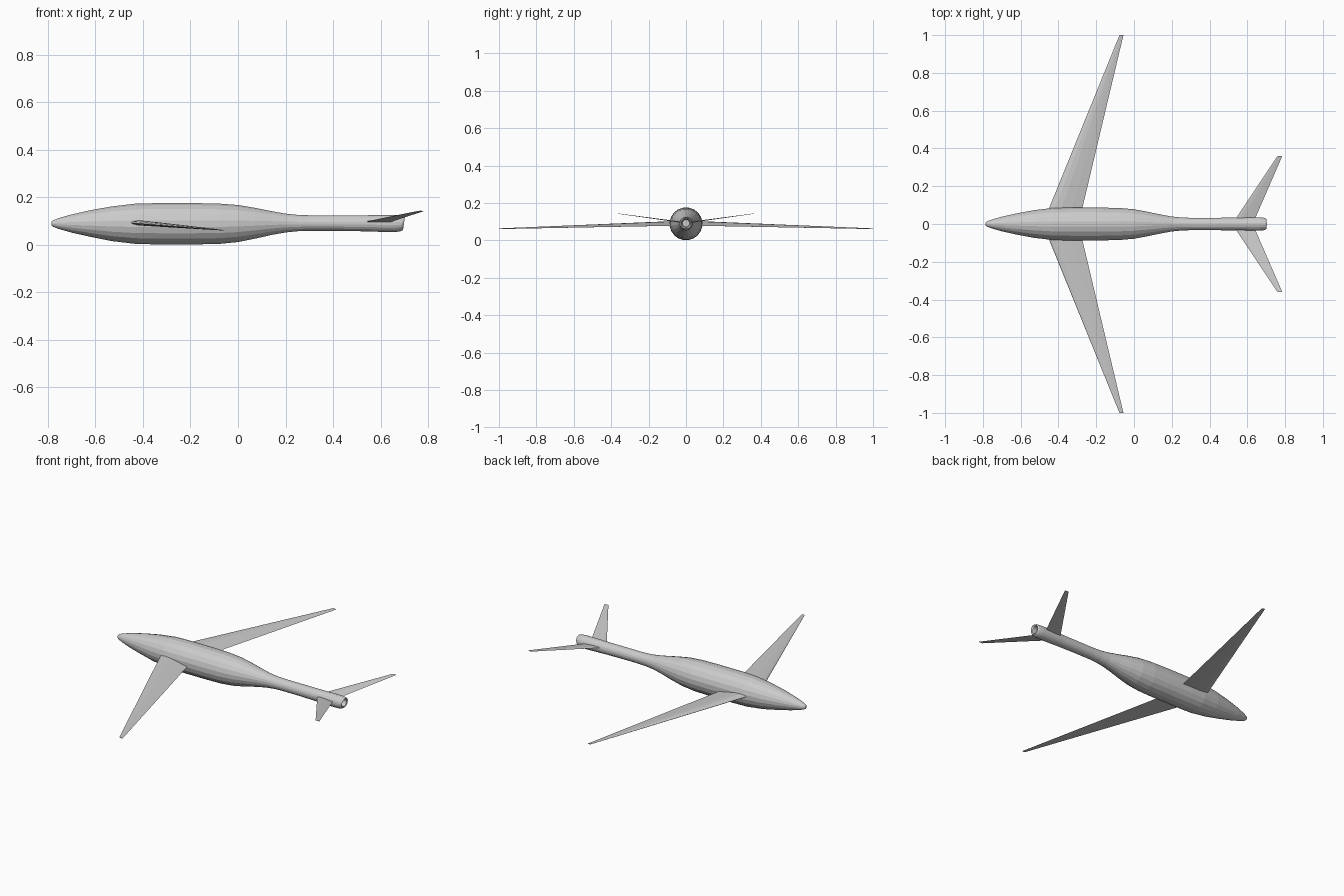
import bpy, bmesh, math

SIDES = 20


def loft(name, rings, cap_end=True):
    """Skin a list of equal-length point rings and cap both ends."""
    bm = bmesh.new()
    rows = [[bm.verts.new(p) for p in ring] for ring in rings]
    n = len(rows[0])
    for a, b in zip(rows, rows[1:]):
        for i in range(n):
            j = (i + 1) % n
            bm.faces.new((a[i], a[j], b[j], b[i]))
    bm.faces.new(rows[0][::-1])
    if cap_end:
        bm.faces.new(rows[-1])
    bmesh.ops.recalc_face_normals(bm, faces=bm.faces)
    mesh = bpy.data.meshes.new(name)
    bm.to_mesh(mesh)
    bm.free()
    obj = bpy.data.objects.new(name, mesh)
    bpy.context.collection.objects.link(obj)
    return obj


def ring(x, r, z, lean=0.0):
    # lean tilts the ring so that its top sits further back
    pts = []
    for i in range(SIDES):
        a = 2 * math.pi * (i + 0.5) / SIDES
        pts.append((x + lean * math.sin(a), r * math.cos(a), z + r * math.sin(a)))
    return pts


# Fuselage: x, radius, centre height
profile = [
    (-0.786, 0.006, 0.090), (-0.778, 0.014, 0.090), (-0.755, 0.023, 0.090),
    (-0.70, 0.039, 0.090), (-0.62, 0.057, 0.090), (-0.53, 0.074, 0.089),
    (-0.43, 0.086, 0.089), (-0.34, 0.088, 0.089), (-0.18, 0.088, 0.089),
    (-0.08, 0.086, 0.089), (0.0, 0.079, 0.090), (0.07, 0.066, 0.091),
    (0.14, 0.051, 0.092), (0.20, 0.040, 0.092), (0.25, 0.035, 0.092),
    (0.30, 0.033, 0.092), (0.40, 0.033, 0.092), (0.52, 0.034, 0.091),
    (0.62, 0.036, 0.090),
]
rings = [ring(*p) for p in profile]
# Rounded tail lip and recessed nozzle
rings += [ring(0.665, 0.036, 0.090), ring(0.69, 0.033, 0.090, 0.006),
          ring(0.699, 0.028, 0.091, 0.004), ring(0.695, 0.022, 0.092),
          ring(0.665, 0.019, 0.092)]
loft("fuselage", rings)

# Aerofoil section: chord fraction, thickness fraction
FOIL = [(0, 0), (0.04, 0.5), (0.18, 0.95), (0.38, 1), (0.68, 0.6), (1, 0.03),
        (0.68, -0.35), (0.38, -0.6), (0.15, -0.6), (0.04, -0.35)]


def surface(name, stations):
    # station: y, leading x, trailing x, leading z, trailing z, thickness
    for side, label in ((1, "left"), (-1, "right")):
        rows = []
        for y, x0, x1, z0, z1, t in stations:
            rows.append([(x0 + (x1 - x0) * c, side * y,
                          z0 + (z1 - z0) * c + t * h) for c, h in FOIL])
        loft(f"{label}_{name}", rows)


# Swept main wings
surface("wing", [
    (0.04, -0.468, -0.283, 0.094, 0.078, 0.014),
    (0.09, -0.447, -0.272, 0.093, 0.078, 0.013),
    (1.00, -0.077, -0.056, 0.063, 0.061, 0.002),
])

# Raised tail planes
surface("tailplane", [
    (0.015, 0.530, 0.635, 0.096, 0.094, 0.004),
    (0.36, 0.760, 0.785, 0.143, 0.143, 0.001),
])
